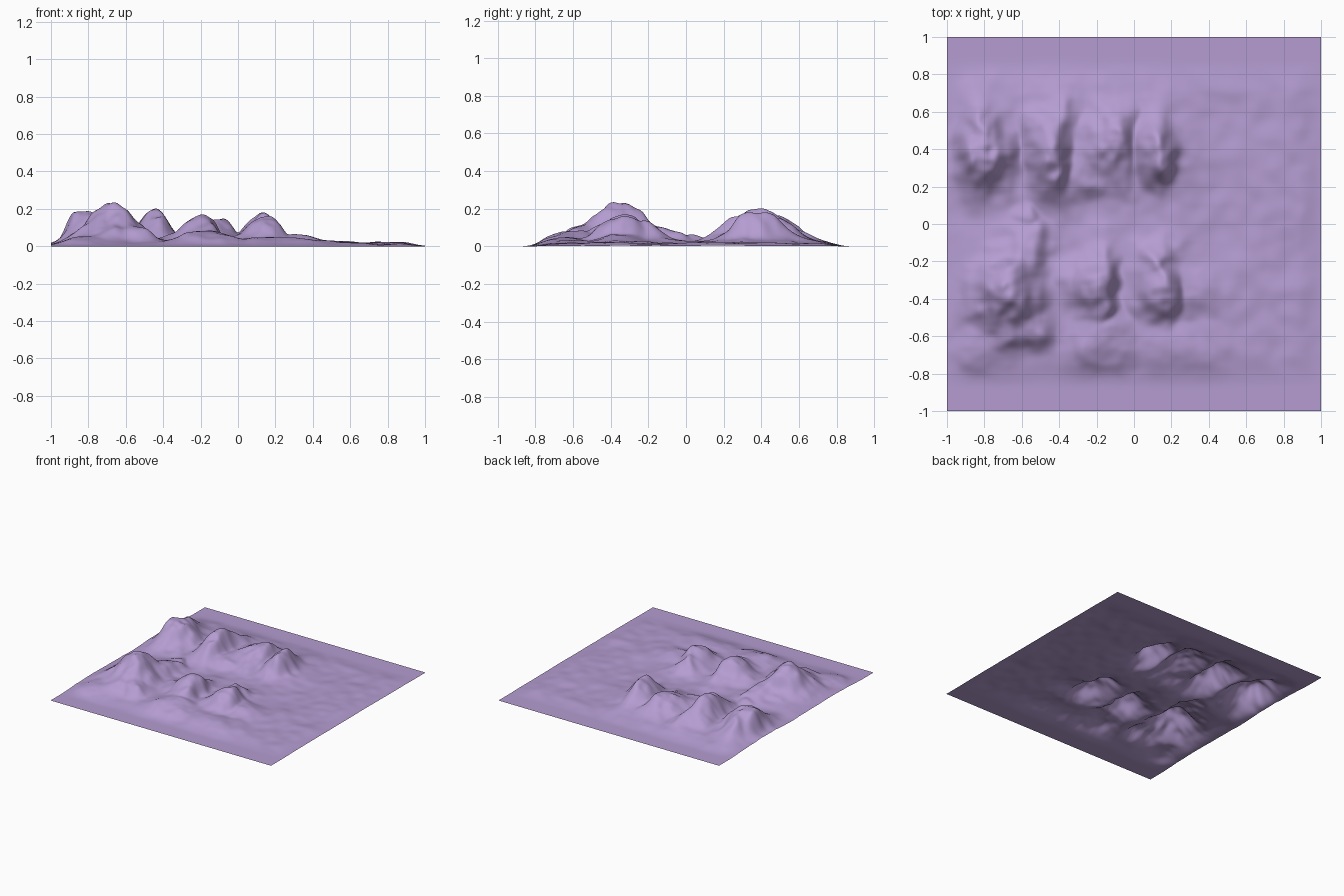
import bpy, bmesh, math
from mathutils import Vector, noise

# Hills: x, y, height, then reach to the left, right, front and back
HILLS = [
    # back row
    (-0.81, 0.39, 0.185, .11, .12, .15, .17),
    (-0.42, 0.37, 0.18, .12, .09, .15, .20),
    (-0.10, 0.45, 0.135, .13, .08, .20, .15),
    (0.13, 0.37, 0.162, .10, .08, .14, .17),
    (-0.24, 0.24, 0.06, .12, .09, .08, .14),
    # front row
    (-0.66, -0.36, 0.208, .17, .13, .17, .15),
    (-0.55, -0.17, 0.085, .20, .07, .12, .16),
    (-0.19, -0.34, 0.148, .12, .07, .16, .16),
    (0.15, -0.33, 0.14, .11, .08, .15, .16),
    (0.30, -0.36, 0.05, .10, .14, .09, .09),
    # feet towards the front, and the small knoll between the rows
    (-0.60, -0.58, 0.095, .18, .12, .09, .12),
    (-0.82, -0.62, 0.04, .12, .14, .12, .12),
    (-0.16, -0.61, 0.07, .18, .14, .12, .12),
    (0.22, -0.64, 0.03, .16, .20, .15, .12),
    (-0.57, 0.05, 0.045, .07, .05, .06, .06),
]


def smooth(a, b, t):
    t = min(max((t - a) / (b - a), 0), 1)
    return t * t * (3 - 2 * t)


def hill(x, y, h, left, right, front, back, px, py):
    # rounded summit on a wider, lower skirt
    u = (px - x) / (left if px < x else right)
    v = (py - y) / (front if py < y else back)
    d = u * u + v * v
    return h * (0.72 * math.exp(-0.75 * d ** 1.3) + 0.28 * math.exp(-0.33 * d))


def height(x, y):
    # wobble the position so slopes get gullies and spurs
    p = Vector((x, y, 0.3))
    wx = x + 0.045 * noise.noise(p * 5) + 0.022 * noise.noise(p * 12)
    wy = y + 0.045 * noise.noise(p * 5 + Vector((7, 3, 1))) + 0.022 * noise.noise(p * 12 + Vector((2, 9, 4)))
    peaks = sum(hill(*k, wx, wy) ** 4 for k in HILLS) ** 0.25
    # low rolling apron that fades to flat at the borders
    border = (1 - smooth(.66, .87, abs(y))) * (1 - 0.8 * smooth(.88, 1.0, x))
    border *= 0.35 + 0.65 * smooth(-1.0, -.85, x)
    apron = 0.016 + 0.010 * noise.noise(p * 4.5) + 0.006 * noise.noise(p * 10)
    rough = peaks * (0.14 * noise.noise(p * 9) + 0.08 * noise.noise(p * 18))
    edge = (1 - smooth(.74, .9, abs(y))) * (0.5 + 0.5 * smooth(-1.0, -.88, x))
    return max(0, apron * border + (peaks + rough) * edge)


# Terrain sheet
bm = bmesh.new()
bmesh.ops.create_grid(bm, x_segments=220, y_segments=220, size=1)
for v in bm.verts:
    v.co.z = height(v.co.x, v.co.y)
for f in bm.faces:
    f.smooth = True
mesh = bpy.data.meshes.new("terrain")
bm.to_mesh(mesh)
bm.free()
terrain = bpy.data.objects.new("terrain", mesh)
bpy.context.collection.objects.link(terrain)

mat = bpy.data.materials.new("soft purple")
mat.diffuse_color = (0.46, 0.335, 0.64, 1)
mesh.materials.append(mat)
